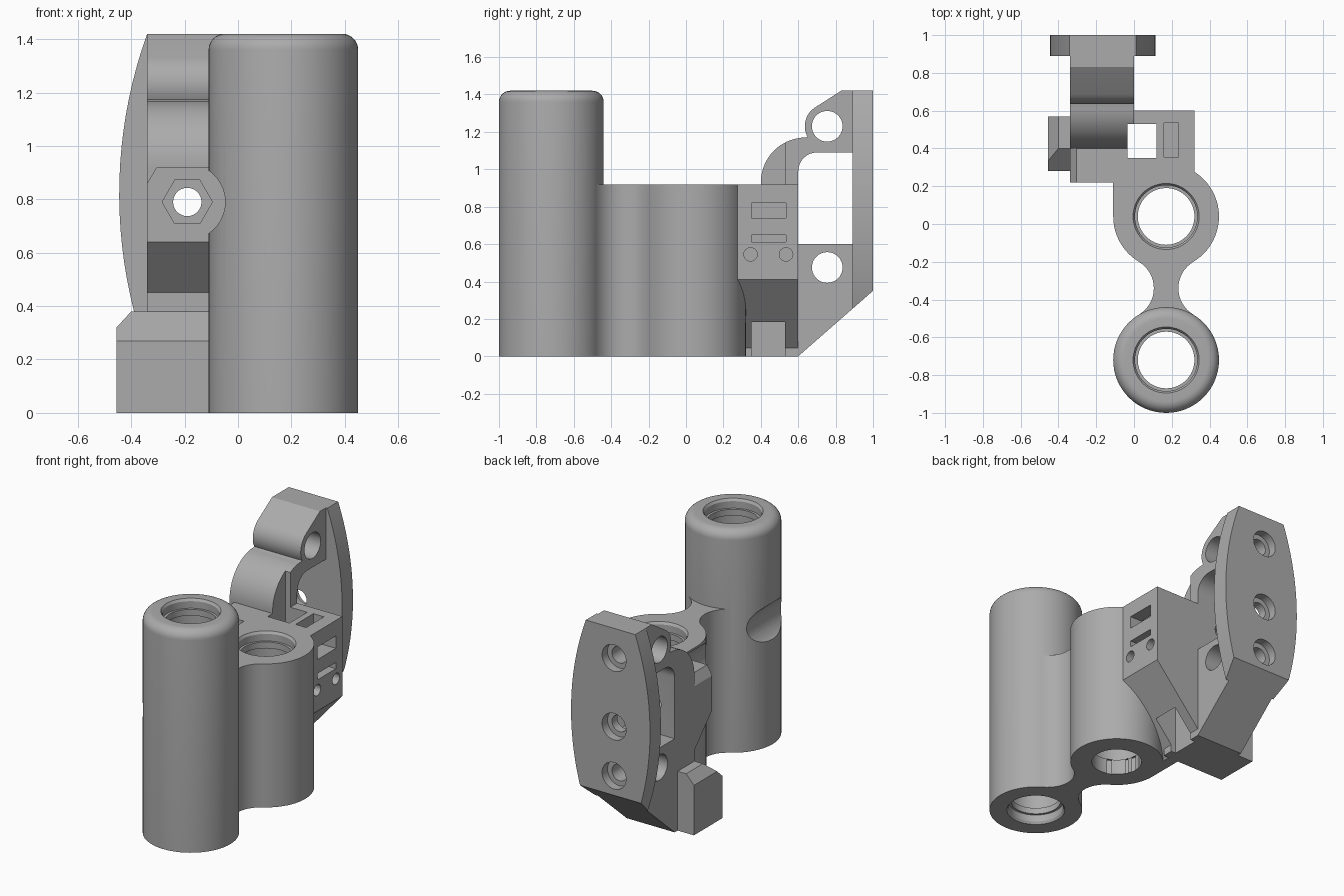
import bpy, bmesh
from math import sin, cos, pi, radians, sqrt, atan2
from mathutils import Vector, Matrix

cube = bpy.data.objects.get("Cube")
if cube:
    bpy.data.objects.remove(cube, do_unlink=True)

grey = bpy.data.materials.new("matte grey")
grey.use_nodes = True
tone = (0.41, 0.41, 0.41, 1)
grey.diffuse_color = tone
grey.node_tree.nodes["Principled BSDF"].inputs["Base Color"].default_value = tone


def finish(name, bm):
    bmesh.ops.recalc_face_normals(bm, faces=bm.faces)
    mesh = bpy.data.meshes.new(name)
    bm.to_mesh(mesh)
    bm.free()
    mesh.materials.append(grey)
    ob = bpy.data.objects.new(name, mesh)
    bpy.context.collection.objects.link(ob)
    return ob


def arc(cx, cy, r, a0, a1, n):
    return [(cx + r * cos(radians(a0 + (a1 - a0) * i / n)),
             cy + r * sin(radians(a0 + (a1 - a0) * i / n))) for i in range(n + 1)]


def circle(cx, cy, r, n=40, turn=0):
    return arc(cx, cy, r, turn, turn + 360, n)[:-1]


def prism(name, pts, axis, lo, hi):
    """Extrude a flat outline along one axis."""
    place = {"x": lambda a, b, t: (t, a, b),
             "y": lambda a, b, t: (a, t, b),
             "z": lambda a, b, t: (a, b, t)}[axis]
    bm = bmesh.new()
    rings = [[bm.verts.new(place(a, b, t)) for a, b in pts] for t in (lo, hi)]
    for ring in rings:
        bm.faces.new(ring)
    for i in range(len(pts)):
        j = (i + 1) % len(pts)
        bm.faces.new((rings[0][i], rings[0][j], rings[1][j], rings[1][i]))
    return finish(name, bm)


def box(name, x0, x1, y0, y1, z0, z1):
    return prism(name, [(x0, y0), (x1, y0), (x1, y1), (x0, y1)], "z", z0, z1)


def lathe(name, profile, x, y, n=64):
    """Spin a (radius, height) profile that starts and ends on the axis."""
    bm = bmesh.new()
    vs = [bm.verts.new((r, 0, z)) for r, z in profile]
    es = [bm.edges.new(p) for p in zip(vs, vs[1:])]
    bmesh.ops.spin(bm, geom=vs + es, cent=(0, 0, 0), axis=(0, 0, 1),
                   angle=2 * pi, steps=n, use_merge=True)
    bmesh.ops.remove_doubles(bm, verts=bm.verts, dist=0.0005)
    bmesh.ops.translate(bm, verts=bm.verts, vec=(x, y, 0))
    return finish(name, bm)


def combine(target, other, operation):
    mod = target.modifiers.new(operation.lower(), "BOOLEAN")
    mod.operation, mod.solver, mod.object = operation, "EXACT", other
    bpy.context.view_layer.objects.active = target
    bpy.ops.object.modifier_apply(modifier=mod.name)
    bpy.data.objects.remove(other, do_unlink=True)


TX, TALL_Y, SHORT_Y, R = 0.17, -0.72, 0.04, 0.28
TALL, LOW, HOLE_X, HOLE_Z = 1.42, 0.92, -0.19, 0.79

# Tall tube with a rounded top rim, and the shorter tube
body = lathe("tube_bracket", [(0, 0), (R, 0)] + arc(R - 0.06, TALL - 0.06, 0.06, 0, 90, 8)
             + [(0, TALL)], TX, TALL_Y)
parts = [lathe("short_tube", [(0, 0), (R, 0), (R, LOW), (0, LOW)], TX, SHORT_Y)]

# Waisted neck, tangent to both tubes
mid, d, rho = (TALL_Y + SHORT_Y) / 2, 0.228, 0.163
tilt = atan2(0.38, d) * 180 / pi
parts.append(prism("neck", arc(TX - d, mid, rho, -tilt, tilt, 16)
                   + arc(TX + d, mid, rho, 180 - tilt, 180 + tilt, 16), "z", 0, LOW))

# Sensor block with sloping underside, and its round boss
parts.append(prism("sensor_block", [(-0.11, 0), (-0.04, 0), (0.32, 0.41), (0.32, LOW),
                                    (-0.11, LOW)], "y", SHORT_Y, 0.6))
parts.append(prism("sensor_boss", circle(0.32, 0.545, 0.07), "x", 0.15, 0.32))

# Arm side profile
arm = prism("arm", [(0.4, 0), (0.6, 0), (1, 0.35), (1, TALL), (0.83, TALL)]
            + arc(0.755, 1.23, 0.12, 125, 208, 10) + arc(0.64, 0.93, 0.24, 90, 180, 14)
            + [(0.4, LOW), (0.22, LOW), (0.22, 0.64), (0.4, 0.45)], "x", -0.34, 0)
combine(arm, prism("window_cutter", [(0.6, 0.6), (0.89, 0.6), (0.89, 1.09)]
                   + arc(0.7, 0.99, 0.1, 90, 180, 8), "x", -0.5, 0.2), "DIFFERENCE")
combine(arm, prism("corner_cutter", [(-0.36, 0.826), (-0.36, 0.95), (-0.2875, 0.95)],
                   "y", 0.1, 0.4), "DIFFERENCE")
parts.append(arm)

# Bowed back plate, trimmed along the arm's lower slope
bow, reach = 1.77, 0.28
edge = []
for i in range(21):
    z = 0.2 + (TALL - 0.2) * i / 20
    edge.append((reach - bow + sqrt(bow ** 2 - (z - 0.82) ** 2), z))
plate = prism("back_plate", [(-0.165 + w, z) for w, z in edge]
              + [(-0.165 - w, z) for w, z in reversed(edge)], "y", 0.89, 1)
combine(plate, prism("slope_cutter", [(0.6, 0), (1.2, 0.525), (1.2, -0.2), (0.6, -0.2)],
                     "x", -0.8, 0.5), "DIFFERENCE")
parts.append(plate)

# Foot with chamfered outer and front top edges
foot = prism("foot", [(-0.455, 0), (0, 0), (0, 0.38), (-0.4, 0.38), (-0.455, 0.32)],
             "y", 0.28, 0.57)
combine(foot, prism("foot_cutter", [(0.2, 0.197), (0.2, 0.5), (0.42, 0.5), (0.42, 0.398)],
                    "x", -0.6, 0.1), "DIFFERENCE")
parts.append(foot)

for part in parts:
    combine(body, part, "UNION")


# Tube bores with a retaining lip near the open ends
def bore(x, y, h, both):
    low_end = [(0.175, 0), (0.165, 0.015), (0.165, 0.06), (0.15, 0.06), (0.15, 0.1),
               (0.165, 0.1)]
    top = [(r, h - z) for r, z in reversed(low_end)]
    start = low_end if both else [(0.15, 0), (0.15, 0.1), (0.165, 0.1)]
    return lathe("bore_cutter", [(0, -0.1), (start[0][0], -0.1)] + start + top
                 + [(0.175, h + 0.1), (0, h + 0.1)], x, y)


cutters = [bore(TX, TALL_Y, TALL, True), bore(TX, SHORT_Y, LOW, False)]

# Tool clearance past the tubes, screw hole and hex nut pocket
cutters += [
    prism("tool_cutter", circle(HOLE_X, HOLE_Z, 0.142, 56), "y", -1.2, 0.22),
    prism("screw_cutter", circle(HOLE_X, HOLE_Z, 0.053), "y", 0.1, 1.1),
    prism("nut_cutter", circle(HOLE_X, HOLE_Z, 0.094, 6), "y", 0.1, 0.29),
]

# Cross holes through the arm, and counterbored holes in the plate
for z in (1.23, 0.475):
    cutters.append(prism("cross_cutter", circle(0.755, z, 0.082), "x", -0.6, 0.2))
    cutters.append(prism("plate_cutter", circle(HOLE_X, z, 0.053), "y", 0.755, 1.1))
for z in (1.23, HOLE_Z, 0.475):
    cutters.append(prism("counterbore_cutter", circle(HOLE_X, z, 0.085), "y", 0.945, 1.1))

# Sensor well, tie slots and pin holes
cutters += [
    box("well_cutter", -0.035, 0.12, 0.35, 0.53, -0.1, 1.3),
    box("tie_top_cutter", 0.16, 0.235, 0.355, 0.535, 0.78, 1.0),
    box("tie_side_cutter", 0.16, 0.4, 0.35, 0.535, 0.74, 0.82),
    box("thin_slot_cutter", 0.2, 0.4, 0.35, 0.535, 0.61, 0.65),
]
for y in (0.345, 0.535):
    cutters.append(prism("pin_cutter", circle(y, 0.545, 0.036, 24), "x", 0.2, 0.4))

for cutter in cutters:
    combine(body, cutter, "DIFFERENCE")

bpy.ops.object.select_all(action="DESELECT")
body.select_set(True)
bpy.context.view_layer.objects.active = body
bpy.ops.object.shade_smooth_by_angle(angle=radians(30))
